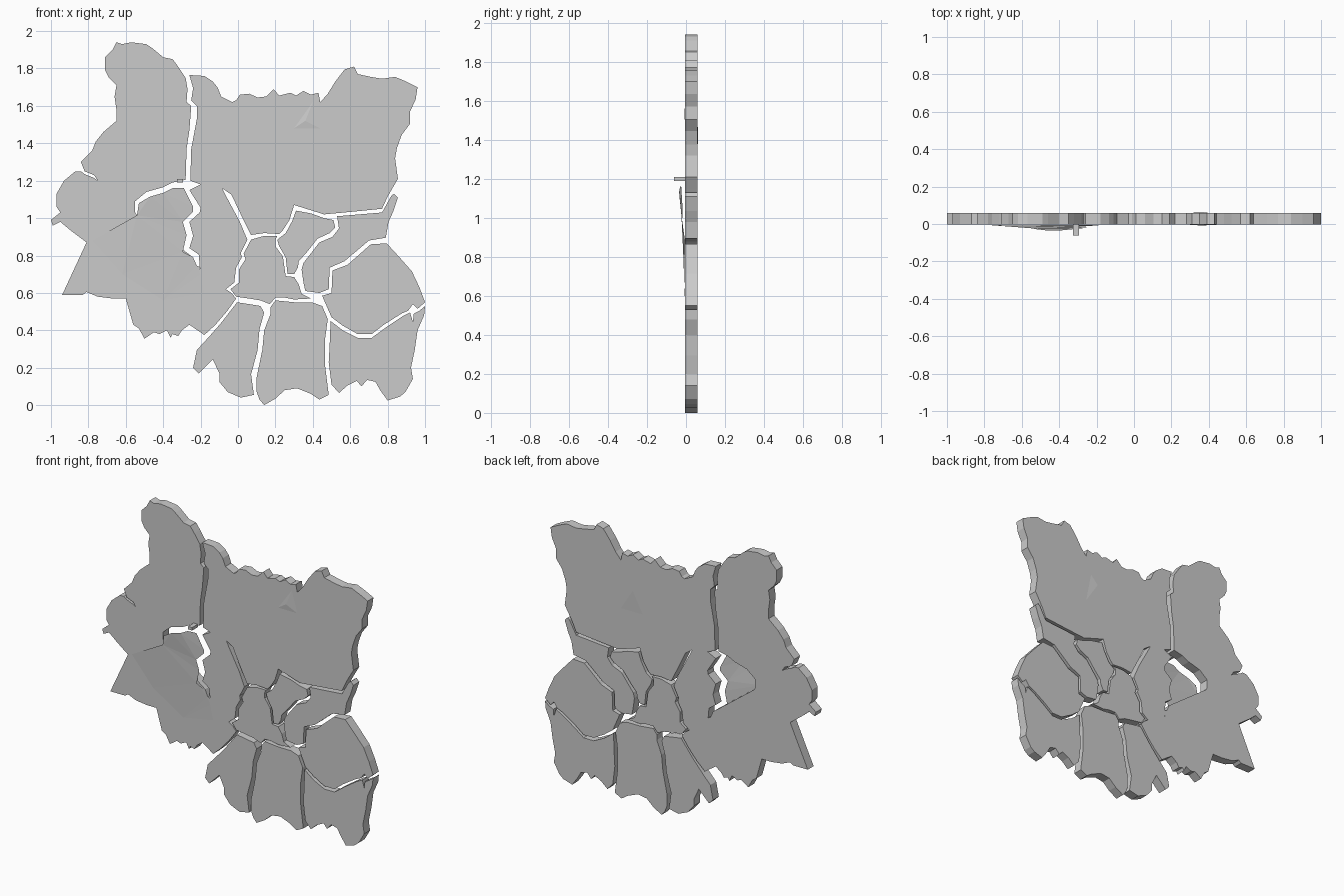
import bpy, bmesh

FRONT, BACK = -0.004, 0.058


def finish(name, bm):
    bmesh.ops.recalc_face_normals(bm, faces=bm.faces)
    bmesh.ops.triangulate(bm, faces=[f for f in bm.faces if len(f.verts) > 4])
    mesh = bpy.data.meshes.new(name)
    bm.to_mesh(mesh)
    bm.free()
    ob = bpy.data.objects.new(name, mesh)
    bpy.context.collection.objects.link(ob)
    return ob


def plate(name, outline):
    """Flat slab from an outline given in hundredths (x, z)."""
    bm = bmesh.new()
    face = bm.faces.new([bm.verts.new((x / 100, FRONT, z / 100)) for x, z in outline])
    ext = bmesh.ops.extrude_face_region(bm, geom=[face], use_keep_orig=True)
    for v in ext["geom"]:
        if isinstance(v, bmesh.types.BMVert):
            v.co.y = BACK
    return finish(name, bm)


def bump(name, corners, tip):
    """Low pyramid standing off a slab face."""
    bm = bmesh.new()
    vs = [bm.verts.new(c) for c in corners]
    t = bm.verts.new(tip)
    bm.faces.new(vs)
    for a, b in zip(vs, vs[1:] + vs[:1]):
        bm.faces.new((a, b, t))
    return finish(name, bm)


# upper left slab
plate("upper_left_plate", [
    (-28, 175), (-32, 181), (-35, 185), (-40, 186), (-46, 191), (-49, 193), (-57, 194),
    (-62, 193), (-65, 194), (-67, 190), (-71, 186), (-71, 179), (-69, 175), (-65, 171),
    (-66, 165), (-65, 158), (-65, 152), (-72, 146), (-76, 141), (-78, 136), (-84, 130),
    (-82, 125), (-77, 123), (-75, 120), (-71, 116), (-67, 112), (-55, 109), (-49, 114),
    (-40, 116.5), (-35, 119), (-28, 120.5), (-27.5, 137), (-26, 147), (-25, 160),
    (-27.5, 162), (-27, 169)])

# left slab
plate("left_plate", [
    (-82, 123.5), (-84, 125), (-87, 125), (-93, 120), (-97, 113), (-97, 106), (-95, 103),
    (-100, 99), (-99, 96), (-95, 98), (-89, 93), (-81, 87), (-94, 59), (-83, 59),
    (-81, 60.5), (-75, 58), (-67, 57), (-60, 57), (-58, 50), (-56, 43), (-53, 41),
    (-50, 35.5), (-45, 39), (-42, 38), (-38, 40), (-36, 36), (-35, 38), (-32, 37),
    (-30, 40), (-26, 43), (-18, 37.5), (-20, 62), (-20.5, 74), (-22, 74.5), (-24, 79),
    (-54, 101.5), (-55, 103), (-55, 109), (-67, 112), (-71, 116), (-75, 120), (-77, 121.5)])

# thin bulging sheet in front of the left slab
lobe = [(-29, 116), (-24, 106), (-24, 103.5), (-29.5, 98), (-27.5, 91), (-29.5, 82),
        (-24, 79), (-22, 74.5), (-20, 70), (-18, 60), (-40, 56), (-62, 70), (-78, 88),
        (-54, 101.5), (-53, 108), (-47, 111.5), (-40, 113.5), (-35, 116)]
bm = bmesh.new()
ring = []
for x, z in lobe:
    rise = max(0, 1 - abs(x + 43) / 34) * max(0, min(1, (z - 56) / 55))
    ring.append(bm.verts.new((x / 100, FRONT - 0.001 - 0.033 * rise, z / 100)))
bm.faces.new(ring)
finish("left_bulge_sheet", bm)

# large upper slab: outer coast, then inner seams back to the start
coast = [
    (-26, 176.5), (-18, 176), (-13.5, 173), (-11, 170), (-9, 165), (-3, 162), (-1, 163),
    (1, 166), (6, 166.5), (10.5, 164.5), (15, 165), (19, 169), (22, 165.5), (28, 167),
    (31, 165.5), (35, 168), (39, 166), (43, 167), (44, 162), (48, 166.5), (52, 173),
    (57, 179.5), (62, 181), (64, 177), (71, 175.5), (77, 174.5), (84, 175.5), (90, 173),
    (96, 170), (95, 163.5), (92, 157), (92, 150.5), (87.5, 144.5), (85, 137.5), (84, 132),
    (85.5, 121), (82, 115)]
seams = [
    (80, 111.5), (77, 105), (62, 103.5), (46, 102), (38, 104.5), (30, 107), (27.5, 99),
    (24, 93.5), (22, 91.5), (14, 92), (7, 91), (1.5, 102), (-3.5, 112.5), (-8.5, 116),
    (-6.5, 112), (1, 98), (5, 88.5), (1.5, 81.5), (2, 79), (-1, 73.5), (-2, 65.5),
    (-6.5, 62), (-3.5, 60), (-1, 57), (-6, 50), (-12, 43), (-18, 37.5), (-20, 62),
    (-20.5, 75), (-21, 80.5), (-26, 84), (-24, 90.5), (-26, 98), (-20.5, 103),
    (-20, 105.5), (-26, 115), (-20, 118), (-25.5, 120), (-25, 137), (-22, 153),
    (-22, 160), (-25, 163), (-24, 169.5)]
plate("upper_plate", coast + seams)

# central slabs
plate("centre_plate", [
    (7, 88.5), (3, 81), (4, 78), (0.5, 72.5), (0.5, 65.5), (-4, 62), (-1, 58), (6, 57),
    (12, 56), (17, 54), (20, 57.5), (25, 57.5), (30, 56.5), (39, 57), (34, 59.5),
    (32.5, 64.5), (30, 68.5), (25.5, 69), (24, 79.5), (20, 85), (20, 88.5), (21, 90.5),
    (14, 90.5)])
plate("centre_right_plate", [
    (31, 104), (39, 102.5), (46, 100), (51, 99), (52, 95), (49, 92), (42.5, 89), (37, 82),
    (32.5, 77), (32, 73.5), (30, 70), (26.5, 70), (25.5, 79), (22, 85), (21, 88.5),
    (25.5, 92), (29, 98.5)])
plate("bent_plate", [
    (53, 101), (77, 103), (82, 112), (83.5, 113), (85.5, 111), (83, 103.5), (80.5, 98),
    (79, 89.5), (70, 88), (57, 77), (49, 73.5), (48.5, 62), (43.5, 60), (36, 61),
    (35, 65.5), (34, 72.5), (35, 76), (43.5, 87), (50.5, 90), (54, 94.5)])

# right and lower slabs
plate("right_plate", [
    (71, 86), (79.5, 86.5), (85.5, 80), (93, 71.5), (97, 63), (100, 55), (96, 51.5),
    (93.5, 54), (91, 50.5), (87.5, 49), (78, 43), (71.5, 38), (64, 38), (56, 42.5),
    (50, 47), (46.5, 55), (45, 58.5), (50, 60), (50.5, 72), (58.5, 75)])
plate("lower_right_plate", [
    (49.5, 45), (56, 40), (64, 36), (71.5, 36), (79, 41.5), (88, 47.5), (92, 49.5),
    (93.5, 44.5), (94, 49), (97, 50.5), (100, 53), (99.5, 48), (96, 40), (94.5, 29.5),
    (92.5, 20), (93.5, 14), (89.5, 7), (86.5, 4.5), (80, 2.5), (76, 8), (73.5, 12.5),
    (69, 13.5), (66, 10), (63.5, 13), (58.5, 10.5), (54, 6.5), (50, 11), (48.5, 23),
    (49, 32)])
plate("lower_middle_plate", [
    (17.5, 52.5), (20, 56), (30, 55), (39.5, 55), (45, 53), (48, 46), (46.5, 35),
    (46.5, 21.5), (48.5, 5.5), (43.5, 3), (39, 6), (31.5, 9), (25, 8), (20, 3.5), (14, 0),
    (11.5, 3), (10, 7), (10, 15), (13, 29.5), (14, 40), (17.5, 49)])
plate("lower_left_plate", [
    (-0.5, 55), (6, 54), (12, 53), (14, 49.5), (11.5, 40.5), (10.5, 29.5), (7, 16.5),
    (8.5, 5.5), (1.5, 4), (-5.5, 7), (-10, 12.5), (-10, 17), (-13.5, 24.5), (-21, 17),
    (-24, 20), (-22, 29.5), (-16, 36), (-9, 44)])

# small peg at the front
bpy.ops.mesh.primitive_cube_add(size=1, location=(-0.31, -0.031, 1.2))
peg = bpy.context.object
peg.name = "front_peg"
peg.scale = (0.03, 0.062, 0.02)

# faint ridges on the upper slab
bump("back_ridge", [(0.28, BACK, 1.3), (0.44, BACK, 1.3), (0.4, BACK, 1.5)], (0.35, 0.062, 1.44))
bump("front_ridge", [(0.3, FRONT, 1.48), (0.44, FRONT, 1.48), (0.4, FRONT, 1.62)], (0.36, -0.008, 1.52))
